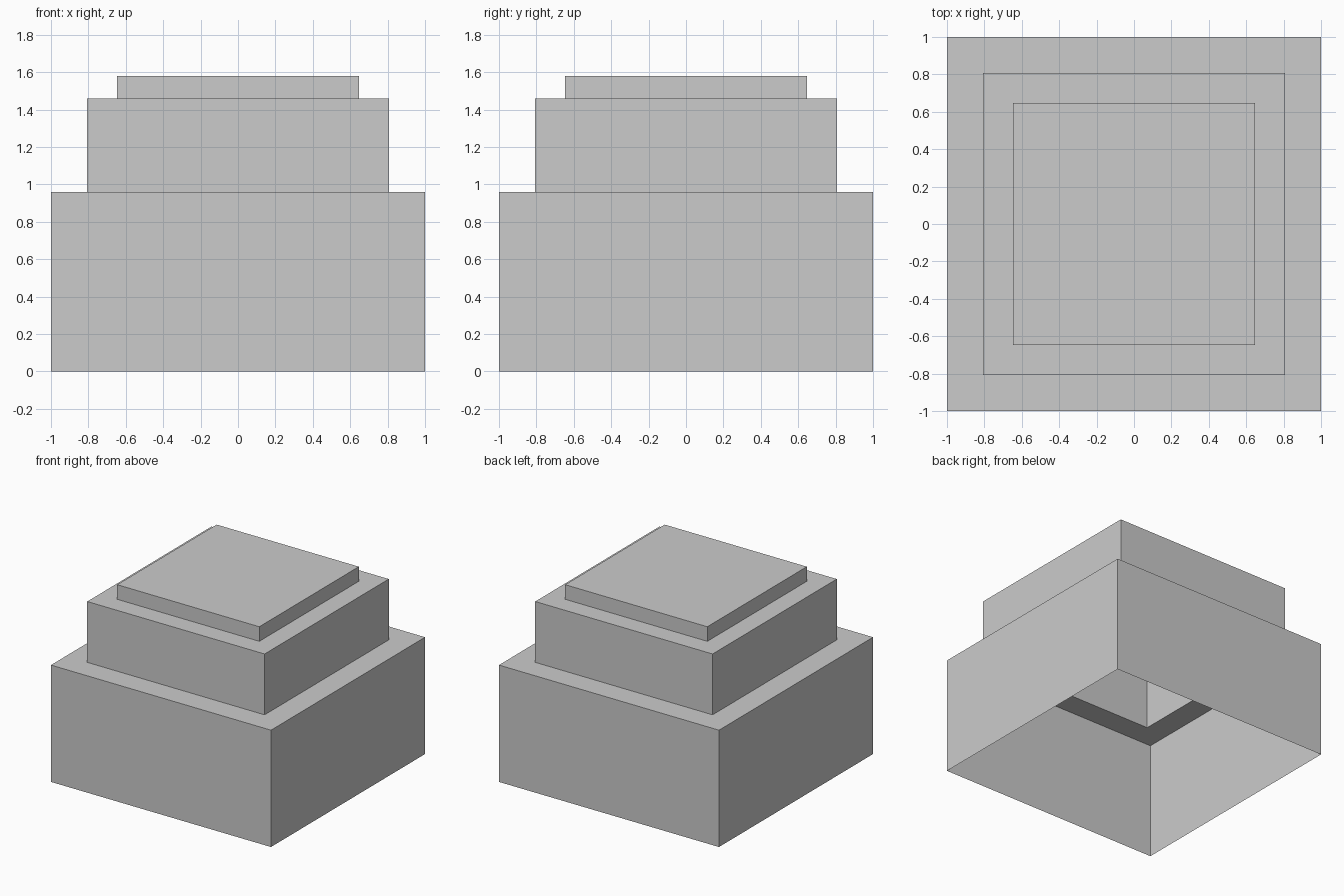
import bpy
import bmesh

old = bpy.data.objects.get("Cube")
if old:
    bpy.data.objects.remove(old, do_unlink=True)

grey = bpy.data.materials.new("plain_grey")
grey.use_nodes = True
colour = (0.6, 0.6, 0.6, 1)
grey.diffuse_color = colour
grey.node_tree.nodes["Principled BSDF"].inputs["Base Color"].default_value = colour


def square(bm, half, z):
    """Ring of four corners, counter-clockwise from above."""
    corners = ((-1, -1), (1, -1), (1, 1), (-1, 1))
    return [bm.verts.new((x * half, y * half, z)) for x, y in corners]


def bridge(bm, a, b):
    """Join two square rings with four quads."""
    for i in range(4):
        j = (i + 1) % 4
        bm.faces.new((a[i], a[j], b[j], b[i]))


def tier(name, half, bottom, top, inner=None):
    """Thin open-bottomed box; its top is a ledge around an opening, or a full lid."""
    bm = bmesh.new()
    low, high = square(bm, half, bottom), square(bm, half, top)
    bridge(bm, low, high)
    if inner:
        bridge(bm, high, square(bm, inner, top))
    else:
        bm.faces.new(high)
    mesh = bpy.data.meshes.new(name)
    bm.to_mesh(mesh)
    bm.free()
    mesh.materials.append(grey)
    obj = bpy.data.objects.new(name, mesh)
    bpy.context.collection.objects.link(obj)


# Three stacked hollow tiers, open to one another inside
tier("lower_tier", 1.0, 0.0, 0.96, inner=0.806)
tier("middle_tier", 0.806, 0.96, 1.46, inner=0.646)
tier("top_tier", 0.646, 1.46, 1.58)
